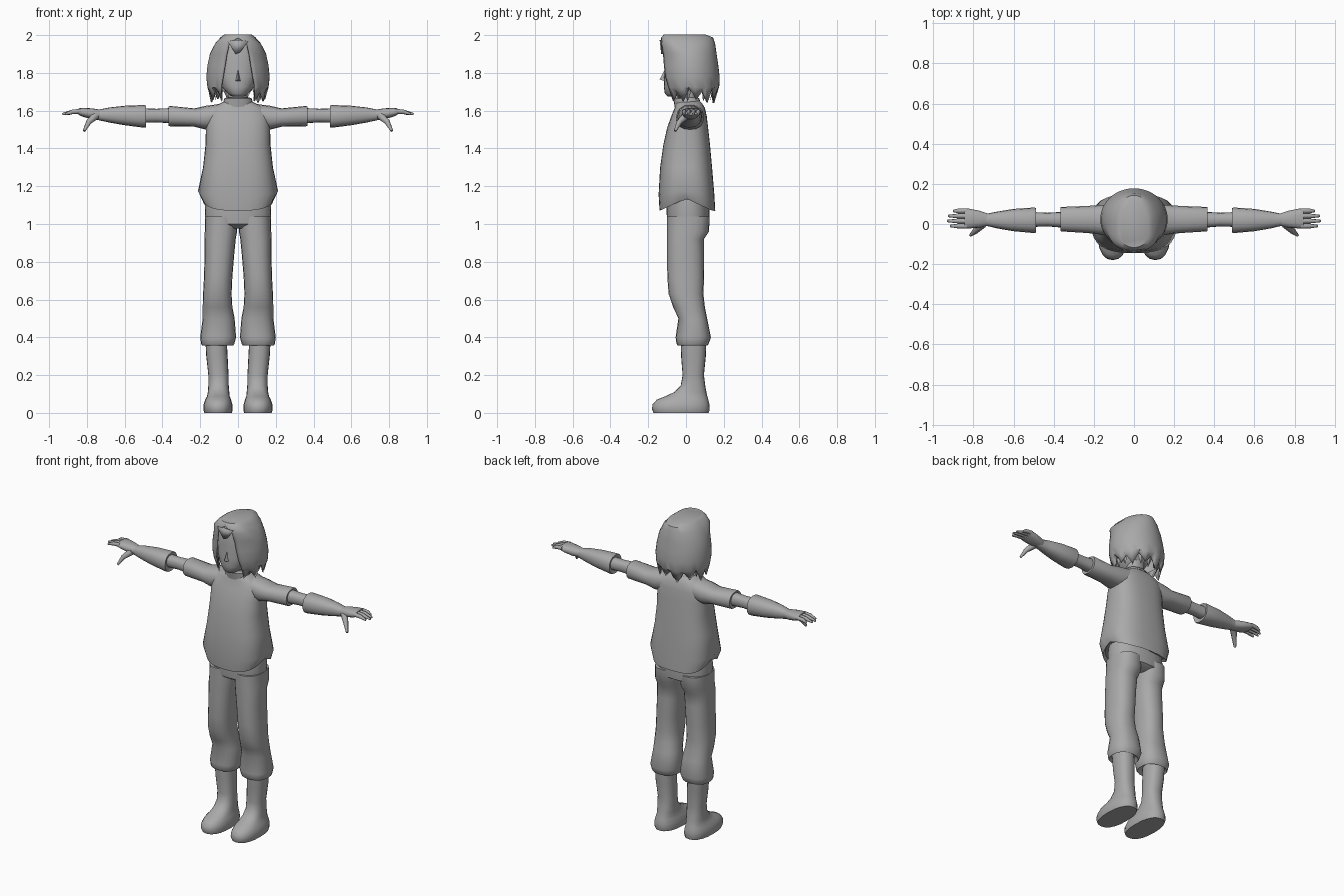
import bpy, bmesh, math
from mathutils import Vector

cube = bpy.data.objects.get("Cube")
if cube:
    bpy.data.objects.remove(cube)

grey = bpy.data.materials.new("plain grey")
grey.use_nodes = True
GREY = (0.4, 0.4, 0.4, 1)
grey.diffuse_color = GREY
grey.node_tree.nodes["Principled BSDF"].inputs["Base Color"].default_value = GREY


def finish(name, bm, mirror=False, angle=50, thick=0):
    """Turn a bmesh into a smooth, optionally mirrored object."""
    bmesh.ops.recalc_face_normals(bm, faces=bm.faces)
    mesh = bpy.data.meshes.new(name)
    bm.to_mesh(mesh)
    bm.free()
    mesh.materials.append(grey)
    ob = bpy.data.objects.new(name, mesh)
    bpy.context.collection.objects.link(ob)
    bpy.ops.object.select_all(action='DESELECT')
    ob.select_set(True)
    bpy.context.view_layer.objects.active = ob
    bpy.ops.object.shade_smooth_by_angle(angle=math.radians(angle))
    if thick:
        solid = ob.modifiers.new("thickness", 'SOLIDIFY')
        solid.thickness = thick
        solid.offset = 0
    if mirror:
        ob.modifiers.new("mirror", 'MIRROR')
    return ob


def rounded(t, p):
    """Point on a unit superellipse; p below 1 is squarer."""
    c, s = math.cos(t), math.sin(t)
    return math.copysign(abs(c) ** p, c), math.copysign(abs(s) ** p, s)


def loft(name, rings, axis='Z', n=20, p=0.85, mirror=False, hem=None, angle=50):
    """Skin rings of (position, a0, a1, b0, b1) along an axis, with end caps."""
    bm = bmesh.new()
    loops = []
    for i, (pos, a0, a1, b0, b1) in enumerate(rings):
        loop = []
        for k in range(n):
            u, v = rounded(math.tau * k / n, p)
            a = (a0 + a1) / 2 + u * (a1 - a0) / 2
            b = (b0 + b1) / 2 + v * (b1 - b0) / 2
            q = pos + (hem(i, b) if hem else 0)
            loop.append(bm.verts.new((a, b, q) if axis == 'Z' else (q, a, b)))
        loops.append(loop)
    for lo, hi in zip(loops, loops[1:]):
        for k in range(n):
            bm.faces.new((lo[k], lo[k - 1], hi[k - 1], hi[k]))
    bm.faces.new(loops[0])
    bm.faces.new(loops[-1])
    return finish(name, bm, mirror, angle)


def finger(name, points, radii, n=8):
    """Tapered tube through points, mirrored to both hands."""
    bm = bmesh.new()
    points = [Vector(q) for q in points]
    turn = (points[-1] - points[0]).to_track_quat('Z', 'Y')
    loops = [[bm.verts.new(q + turn @ Vector((r * math.cos(math.tau * k / n),
                                              r * math.sin(math.tau * k / n), 0)))
              for k in range(n)] for q, r in zip(points, radii)]
    for lo, hi in zip(loops, loops[1:]):
        for k in range(n):
            bm.faces.new((lo[k], lo[k - 1], hi[k - 1], hi[k]))
    bm.faces.new(loops[0])
    bm.faces.new(loops[-1])
    finish(name, bm, True)


# Tunic, with the hem rising to a notch at each side
def tunic_hem(i, y):
    return (0.065, 0.065, 0.02)[i] * max(0, 1 - abs(y) / 0.14) if i < 3 else 0


loft("tunic", [
    (1.085, -.175, .175, -.125, .14), (1.07, -.185, .185, -.14, .155),
    (1.155, -.212, .212, -.145, .15), (1.3, -.185, .185, -.137, .138),
    (1.42, -.172, .172, -.12, .127), (1.51, -.17, .17, -.1, .117),
    (1.57, -.168, .168, -.078, .11), (1.615, -.145, .145, -.06, .1),
    (1.64, -.09, .09, -.055, .085), (1.65, -.07, .07, -.05, .075)],
    n=32, p=.75, hem=tunic_hem)

# Neck and collar
loft("neck", [(1.58, -.06, .06, -.04, .06), (1.66, -.05, .05, -.045, .055),
              (1.76, -.055, .055, -.05, .06)])
loft("collar", [(1.62, -.085, .085, -.06, .085), (1.665, -.072, .072, -.068, .07),
                (1.67, -.06, .06, -.055, .06)])

# Sleeves, forearms and gauntlets
loft("upper_sleeves", [
    (.06, -.05, .095, 1.52, 1.64), (.17, -.052, .095, 1.5, 1.626),
    (.23, -.045, .09, 1.515, 1.612), (.36, -.037, .085, 1.517, 1.625),
    (.367, -.035, .083, 1.52, 1.622), (.362, -.01, .06, 1.54, 1.6)],
    'X', 16, mirror=True)
loft("forearms", [(.33, -.02, .062, 1.532, 1.615), (.43, -.012, .056, 1.538, 1.61),
                  (.52, -.015, .06, 1.535, 1.612)], 'X', 16, mirror=True)
loft("lower_sleeves", [
    (.497, -.02, .055, 1.54, 1.6), (.488, -.043, .08, 1.512, 1.628),
    (.5, -.045, .082, 1.51, 1.63), (.6, -.036, .075, 1.523, 1.626),
    (.68, -.022, .062, 1.537, 1.617), (.74, -.008, .05, 1.55, 1.605),
    (.76, -.008, .052, 1.553, 1.605)], 'X', 16, mirror=True)

# Hands: palm, four fingers and thumb
loft("palms", [(.72, -.008, .05, 1.553, 1.603), (.77, -.018, .066, 1.555, 1.612),
               (.82, -.022, .076, 1.567, 1.615), (.845, -.022, .076, 1.578, 1.612)],
     'X', 16, mirror=True)
for i, (label, tip) in enumerate([("index", .915), ("middle", .93),
                                  ("ring", .925), ("little", .9)]):
    y = -.01 + .025 * i
    finger(label + "_fingers", [(.83, y, 1.597), (.875, y, 1.594), (tip, y, 1.582)],
           [.013, .012, .006])
finger("thumbs", [(.755, .0, 1.572), (.79, -.035, 1.54), (.815, -.057, 1.493)],
       [.022, .015, .007])

# Trousers
loft("trouser_seat", [
    (.975, -.1, .1, -.06, .08), (1.0, -.168, .168, -.098, .122),
    (1.06, -.176, .176, -.103, .125), (1.14, -.17, .17, -.1, .12)], n=28)
loft("trouser_legs", [
    (.385, .04, .175, -.02, .095), (.358, .025, .19, -.045, .115),
    (.365, .02, .195, -.05, .12), (.4, .01, .2, -.055, .132),
    (.5, .018, .187, -.04, .112), (.56, .03, .187, -.068, .1),
    (.63, .034, .185, -.092, .092), (.72, .03, .18, -.099, .096),
    (.84, .02, .177, -.1, .094), (.92, .012, .177, -.1, .095),
    (.96, .005, .176, -.1, .122), (1.04, 0, .174, -.1, .125)],
    n=20, mirror=True)

# Boots, with a flat sole
loft("boots", [
    (0, .032, .178, -.172, .12), (.018, .028, .184, -.18, .125),
    (.045, .03, .182, -.177, .124), (.07, .037, .174, -.155, .118),
    (.088, .044, .164, -.11, .113), (.11, .046, .16, -.062, .108),
    (.145, .049, .157, -.028, .102), (.2, .05, .157, -.018, .095),
    (.3, .055, .168, -.026, .105), (.39, .06, .173, -.028, .108)],
    n=20, mirror=True)

# Face with a small nose
loft("face", [
    (1.675, -.03, .03, -.098, -.02), (1.69, -.055, .055, -.112, .03),
    (1.725, -.085, .085, -.117, .06), (1.78, -.108, .108, -.116, .09),
    (1.85, -.12, .12, -.107, .11), (1.93, -.11, .11, -.105, .11),
    (1.97, -.08, .08, -.09, .09)], n=24, p=.9)
bm = bmesh.new()
base = [bm.verts.new(q) for q in [(-.016, -.11, 1.755), (.016, -.11, 1.755), (0, -.1, 1.84)]]
tip = bm.verts.new((0, -.14, 1.765))
bm.faces.new(base)
for k in range(3):
    bm.faces.new((base[k - 1], base[k], tip))
finish("nose", bm)

# Hair shell: rings of (z, half width, front, back, face opening), jagged at the end
HAIR = [(2.0, .07, -.115, .1, 0), (1.985, .09, -.128, .14, 0),
        (1.955, .117, -.133, .15, .045), (1.9, .145, -.13, .158, .058),
        (1.84, .158, -.128, .167, .068), (1.78, .164, -.125, .174, .078),
        (1.725, .158, -.115, .172, .088), (1.68, .142, -.09, .15, .085)]
COLS = 36
bm = bmesh.new()
rows = []
for i, (z, w, front, back, gap) in enumerate(HAIR):
    start = math.asin(gap / w)
    row = []
    for k in range(COLS + 1):
        t = start + (math.tau - 2 * start) * k / COLS
        x, y = w * math.sin(t), (front + back) / 2 - math.cos(t) * (back - front) / 2
        if i < 3 and math.cos(t) > 0:
            y = min(y, front * math.cos(t) ** .5)
        jag = 0
        if i == len(HAIR) - 1:
            jag = (-.028, .0, .03, .005)[k % 4] + .012 * math.sin(5 * t)
        row.append(bm.verts.new((x, y, z + jag)))
    rows.append(row)
for hi, lo in zip(rows, rows[1:]):
    for k in range(COLS):
        bm.faces.new((hi[k], hi[k + 1], lo[k + 1], lo[k]))
bm.faces.new(rows[0][:-1])
bmesh.ops.remove_doubles(bm, verts=bm.verts, dist=.0005)
finish("hair", bm, angle=40, thick=.008)

# Fringe lock hanging over the forehead
bm = bmesh.new()
lock = [bm.verts.new(q) for q in [(-.055, -.128, 1.968), (0, -.135, 1.975), (.055, -.128, 1.968),
                                  (.012, -.127, 1.91), (-.012, -.127, 1.9)]]
bm.faces.new(lock)
finish("fringe", bm, thick=.009)


# Loose locks around the nape and beside the cheeks
bm = bmesh.new()
for k in range(11):
    t = math.radians(60 + 24 * k)
    side, out = Vector((math.cos(t), math.sin(t), 0)), Vector((math.sin(t), -math.cos(t), 0))
    root = Vector((.135 * out.x, .02 + .125 * out.y, 1.73))
    drop = Vector((0, 0, -.07 - .012 * (k % 2))) - out * .02
    a, b, c = (bm.verts.new(q) for q in (root - side * .03, root + side * .03, root + drop))
    d = bm.verts.new(root + out * .012)
    for tri in ((a, b, d), (a, d, c), (d, b, c), (a, c, b)):
        bm.faces.new(tri)
finish("hair_locks", bm, angle=30)
